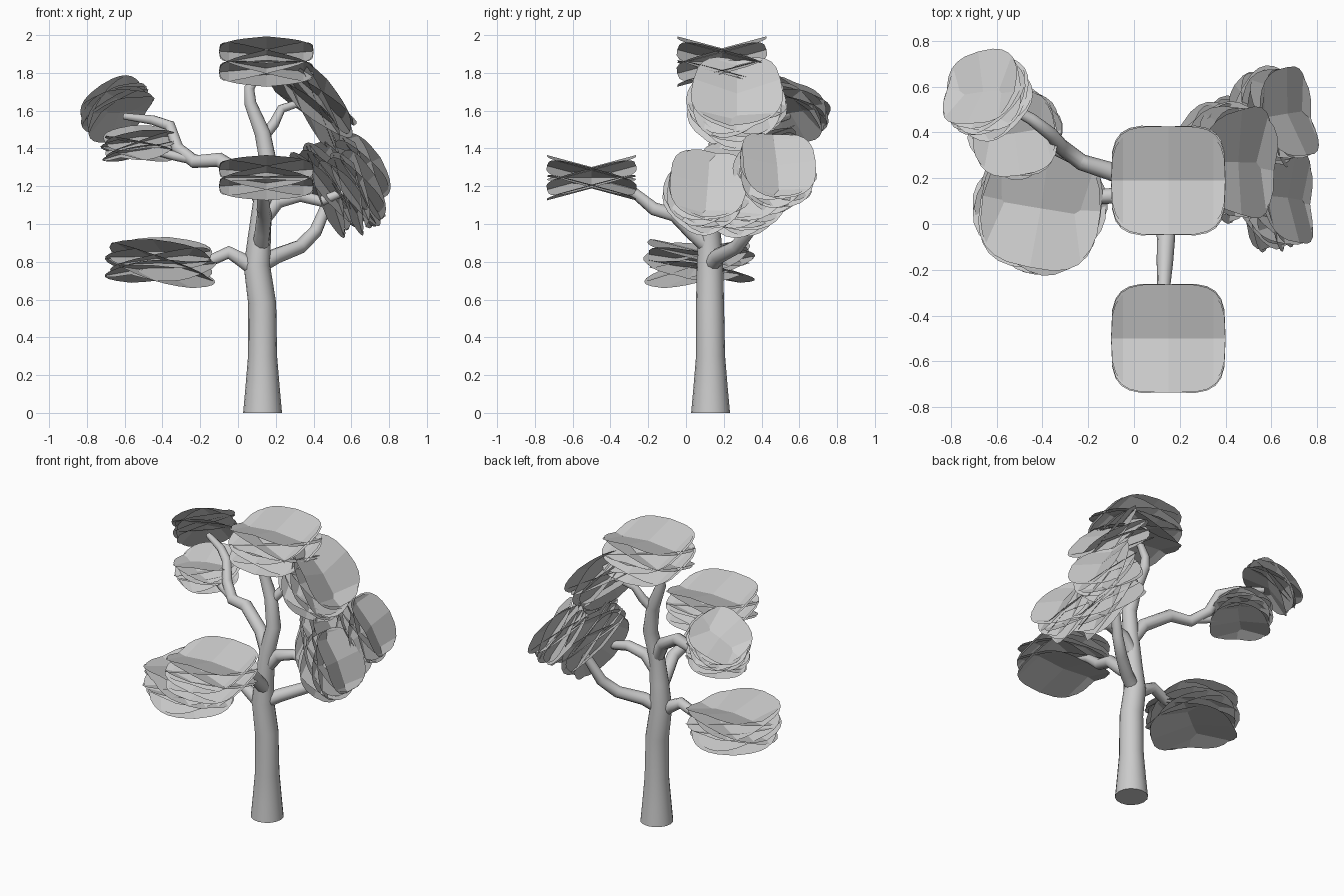
import bpy, bmesh, math, random
from mathutils import Matrix, Vector

if "Cube" in bpy.data.objects:
    bpy.data.objects.remove(bpy.data.objects["Cube"])

random.seed(4)


def limb(name, pts, res=3):
    """Tapered tube along (x, y, z, radius) points."""
    cu = bpy.data.curves.new(name, 'CURVE')
    cu.dimensions = '3D'
    cu.bevel_depth = 1.0
    cu.bevel_resolution = res
    cu.use_fill_caps = True
    sp = cu.splines.new('POLY')
    sp.points.add(len(pts) - 1)
    for p, (x, y, z, r) in zip(sp.points, pts):
        p.co = (x, y, z, 1)
        p.radius = r
    ob = bpy.data.objects.new(name, cu)
    bpy.context.collection.objects.link(ob)
    bpy.context.view_layer.update()
    # turn the curve into a plain mesh
    me = bpy.data.meshes.new_from_object(ob.evaluated_get(bpy.context.evaluated_depsgraph_get()))
    bpy.data.objects.remove(ob)
    bpy.context.collection.objects.link(bpy.data.objects.new(name, me))


def sheet(bm, mat, rx, ry, cup, power, n=24):
    """Rounded-square leaf sheet folded along its middle."""
    c = bm.verts.new(mat @ Vector((0, 0, 0)))
    ring = []
    for i in range(n):
        a = 2 * math.pi * i / n
        ca, sa = math.cos(a), math.sin(a)
        x = math.copysign(abs(ca) ** power, ca) * rx
        y = math.copysign(abs(sa) ** power, sa) * ry
        ring.append(bm.verts.new(mat @ Vector((x, y, cup * abs(x) / rx))))
    for i in range(n):
        bm.faces.new((c, ring[i], ring[(i + 1) % n]))


def clump(name, centre, rx, ry, thick, normal=(0, 0, 1), ragged=True):
    """Crossing tilted and folded leaf sheets facing along normal."""
    bm = bmesh.new()
    rot = Vector((0, 0, 1)).rotation_difference(Vector(normal).normalized()).to_matrix().to_4x4()
    base = Matrix.Translation(centre) @ rot
    tilt = math.radians(15)
    room = max(thick - ry * math.sin(tilt), 0.03)
    # (height, fold) of each crossing pair
    layers = [(.9, -.3), (-.9, .3), (0, .8), (0, -.8)]
    for k, (h, cup) in enumerate(layers):
        for s in (1, -1):
            yaw = k * math.pi / 4 + random.uniform(-.25, .25) if ragged else 0
            m = (base @ Matrix.Translation((0, 0, h * room)) @ Matrix.Rotation(yaw, 4, 'Z')
                 @ Matrix.Rotation(s * tilt, 4, 'X'))
            sheet(bm, m, rx, ry * 1.02, cup * room, .7 if ragged else .55)
    me = bpy.data.meshes.new(name)
    bm.to_mesh(me)
    bm.free()
    bpy.context.collection.objects.link(bpy.data.objects.new(name, me))


# Trunk and leader
limb("trunk", [(.13, .13, 0, .103), (.13, .13, .12, .092), (.13, .13, .3, .077), (.128, .127, .58, .074),
               (.1, .127, .78, .07), (.115, .125, .95, .06), (.13, .13, 1.12, .05), (.165, .15, 1.3, .047),
               (.13, .17, 1.48, .042), (.065, .18, 1.64, .032), (.06, .18, 1.72, .027), (.13, .19, 1.83, .02)], 6)

# Branches
limb("front_branch", [(.12, .12, .88, .045), (.13, .03, .96, .042), (.14, -.06, 1.05, .04),
                      (.135, -.17, 1.08, .036), (.13, -.28, 1.17, .028), (.14, -.42, 1.24, .02)])
limb("low_left_branch", [(.08, .12, .77, .045), (.02, .12, .81, .04), (-.05, .125, .85, .036),
                         (-.16, .12, .80, .032), (-.35, .1, .80, .02)])
limb("high_left_branch", [(.13, .13, 1.12, .045), (.06, .16, 1.24, .042), (-.1, .23, 1.34, .04),
                          (-.23, .27, 1.33, .036), (-.32, .34, 1.40, .034), (-.36, .39, 1.52, .03),
                          (-.45, .46, 1.55, .026), (-.6, .54, 1.57, .018)])
limb("left_twig", [(-.2, .26, 1.335, .03), (-.33, .32, 1.36, .026), (-.5, .4, 1.40, .018)])
limb("low_right_branch", [(.11, .13, .78, .045), (.2, .17, .83, .042), (.33, .27, .88, .038),
                          (.41, .33, .96, .035), (.47, .38, 1.1, .03), (.58, .44, 1.25, .02)])
limb("mid_right_branch", [(.125, .13, 1.02, .045), (.21, .14, 1.12, .04), (.33, .15, 1.15, .034),
                          (.44, .14, 1.12, .03), (.58, .12, 1.18, .02)])
limb("high_right_branch", [(.13, .17, 1.46, .032), (.19, .2, 1.53, .028), (.23, .23, 1.61, .024),
                           (.38, .27, 1.66, .018)])

# Foliage
clump("top_leaves", (.15, .19, 1.86), .25, .24, .14, ragged=False)
clump("front_leaves", (.15, -.5, 1.245), .25, .24, .125, ragged=False)
clump("low_left_leaves", (-.41, .07, .80), .265, .265, .13, (.05, -.03, 1))
clump("far_left_leaves", (-.645, .565, 1.61), .182, .182, .08, (-.5, .45, .74))
clump("mid_left_leaves", (-.52, .40, 1.42), .185, .185, .095, (-.08, -.08, 1))
clump("high_right_leaves", (.41, .27, 1.65), .238, .238, .13, (.74, 0, .67))
clump("back_right_leaves", (.62, .47, 1.28), .2, .2, .12, (.8, .2, .52))
clump("front_right_leaves", (.62, .11, 1.18), .205, .205, .12, (.85, .08, .5))
clump("inner_right_leaves", (.50, .30, 1.20), .24, .24, .13, (.82, .05, .5))
